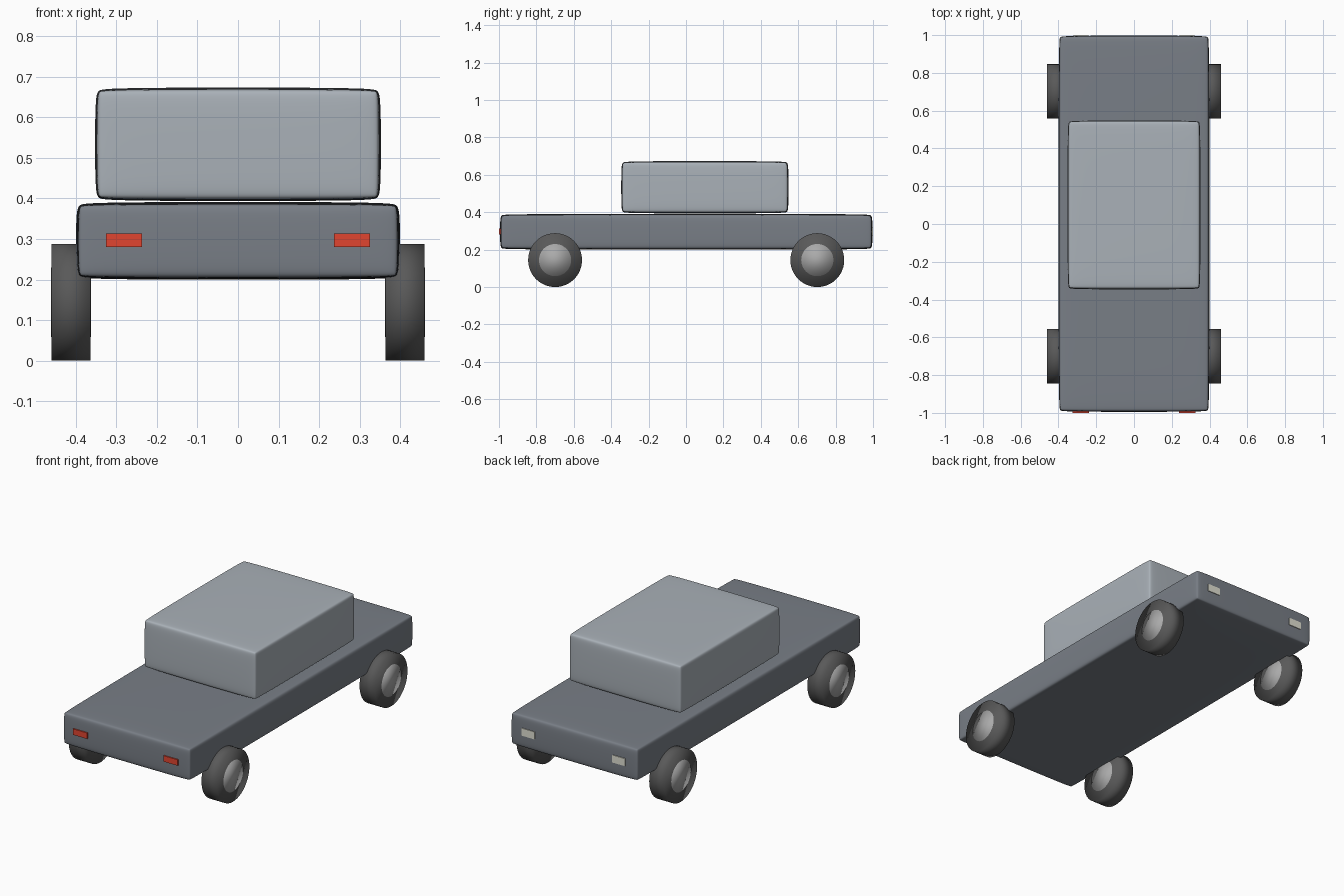
import bpy
from math import pi

if "Cube" in bpy.data.objects:
    bpy.data.objects.remove(bpy.data.objects["Cube"])


def paint(obj, name, rgb):
    mat = bpy.data.materials.get(name) or bpy.data.materials.new(name)
    mat.diffuse_color = (*rgb, 1)
    mat.use_nodes = True
    mat.node_tree.nodes["Principled BSDF"].inputs["Base Color"].default_value = mat.diffuse_color
    obj.data.materials.append(mat)


def box(name, lo, hi, colour, rgb):
    centre = [(a + b) / 2 for a, b in zip(lo, hi)]
    bpy.ops.mesh.primitive_cube_add(size=1, location=centre)
    obj = bpy.context.object
    obj.name = name
    obj.scale = [b - a for a, b in zip(lo, hi)]
    bpy.ops.object.transform_apply(location=False, rotation=False, scale=True)
    paint(obj, colour, rgb)
    return obj


def soft_box(*args):
    obj = box(*args)
    bevel = obj.modifiers.new("edge", 'BEVEL')
    bevel.width = 0.026
    bevel.segments = 2
    bevel.limit_method = 'NONE'
    sub = obj.modifiers.new("smooth", 'SUBSURF')
    sub.levels = sub.render_levels = 3
    bpy.ops.object.shade_smooth()
    return obj


def disc(name, radius, width, x, y, colour, rgb):
    bpy.ops.mesh.primitive_cylinder_add(vertices=48, radius=radius, depth=width,
                                        location=(x, y, 0.144), rotation=(0, pi / 2, 0))
    obj = bpy.context.object
    obj.name = name
    bpy.ops.object.shade_smooth()
    paint(obj, colour, rgb)


# body and cabin
soft_box("body", (-0.40, -0.995, 0.199), (0.40, 0.998, 0.392),
         "body_grey", (0.19, 0.21, 0.24))
soft_box("cabin", (-0.353, -0.347, 0.393), (0.353, 0.549, 0.674),
         "cabin_grey", (0.40, 0.44, 0.48))

for side, sx in (("left", -1), ("right", 1)):
    # wheels with hubs going right through
    for end, y in (("front", -0.70), ("back", 0.702)):
        disc(f"{end}_{side}_tyre", 0.144, 0.096, sx * 0.412, y,
             "tyre_dark", (0.10, 0.10, 0.10))
        disc(f"{end}_{side}_hub", 0.086, 0.099, sx * 0.412, y,
             "hub_grey", (0.40, 0.40, 0.40))
    # red front lights and pale back lights
    x = sx * 0.281
    box(f"front_{side}_light", (x - 0.044, -1.0, 0.28), (x + 0.044, -0.965, 0.313),
        "light_red", (0.75, 0.06, 0.03))
    box(f"back_{side}_light", (x - 0.040, 0.965, 0.276), (x + 0.040, 1.0, 0.318),
        "light_pale", (0.75, 0.75, 0.65))
